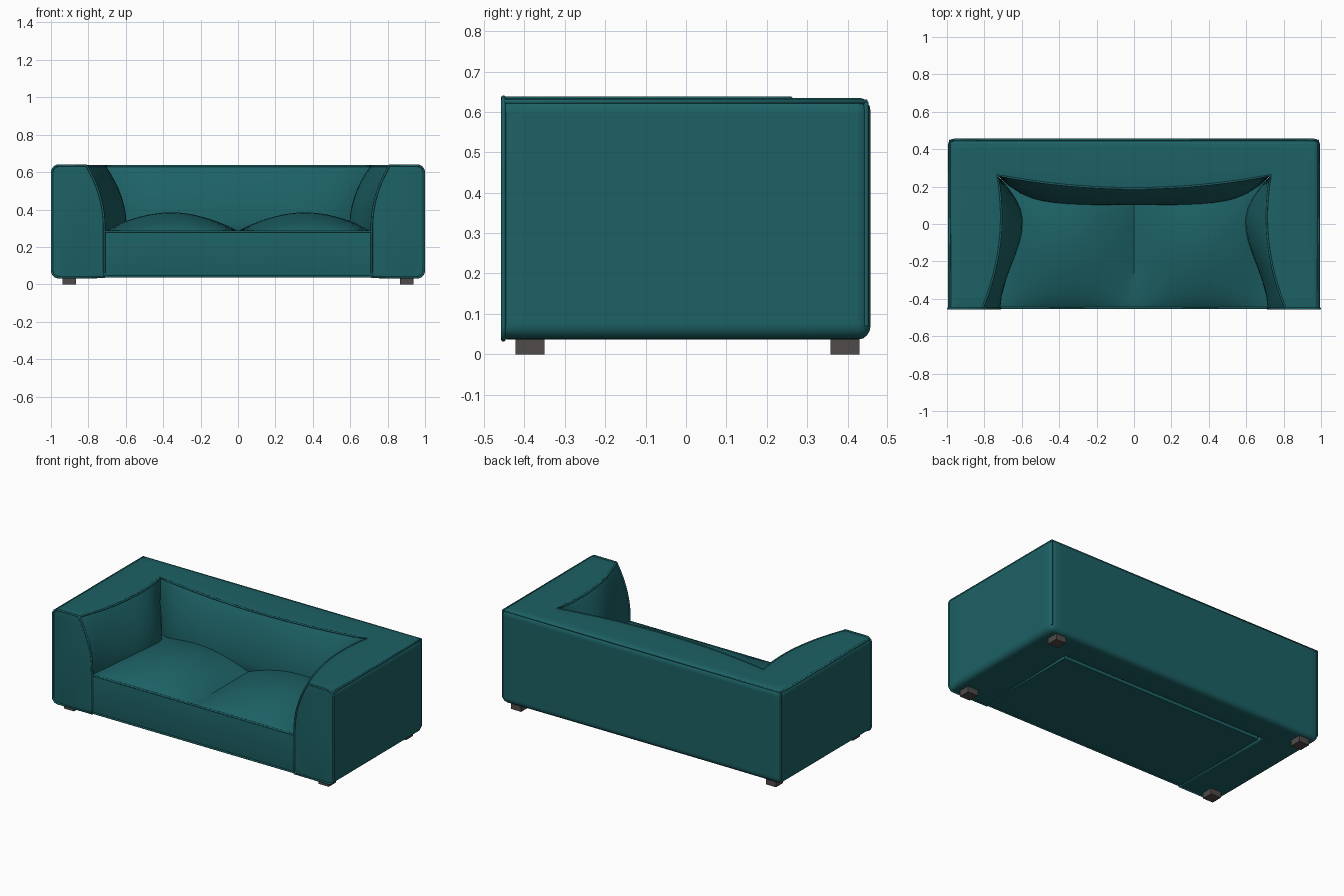
import bpy, bmesh
from math import sin, cos, pi

if "Cube" in bpy.data.objects:
    bpy.data.objects.remove(bpy.data.objects["Cube"])

Z0, Z1 = 0.037, 0.635          # underside and top of the upholstered frame
FRONT, NZ = -0.452, 14


def material(name, rgb):
    m = bpy.data.materials.new(name)
    m.diffuse_color = (*rgb, 1)
    m.use_nodes = True
    m.node_tree.nodes["Principled BSDF"].inputs["Base Color"].default_value = m.diffuse_color
    return m


fabric = material("teal_fabric", (0.012, 0.12, 0.13))
dark = material("dark_foot", (0.08, 0.07, 0.067))


def finish(bm, name, mat, width):
    """Turn a bmesh into an object with weighted, rounded edges."""
    bmesh.ops.recalc_face_normals(bm, faces=bm.faces)
    me = bpy.data.meshes.new(name)
    bm.to_mesh(me)
    bm.free()
    ob = bpy.data.objects.new(name, me)
    bpy.context.collection.objects.link(ob)
    me.materials.append(mat)
    bpy.ops.object.select_all(action='DESELECT')
    ob.select_set(True)
    bpy.context.view_layer.objects.active = ob
    mod = ob.modifiers.new("rounding", 'BEVEL')
    mod.limit_method = 'WEIGHT'
    mod.width = width
    mod.segments = 4
    mod.use_clamp_overlap = False
    bpy.ops.object.modifier_apply(modifier=mod.name)
    bpy.ops.object.shade_smooth_by_angle(angle=0.7)
    return ob


def piping(name, points, closed=False):
    cu = bpy.data.curves.new(name, 'CURVE')
    cu.dimensions = '3D'
    cu.bevel_depth = 0.006
    cu.bevel_resolution = 2
    cu.use_fill_caps = True
    sp = cu.splines.new('POLY')
    sp.points.add(len(points) - 1)
    for p, co in zip(sp.points, points):
        p.co = (*co, 1)
    sp.use_cyclic_u = closed
    cu.materials.append(fabric)
    ob = bpy.data.objects.new(name, cu)
    bpy.context.collection.objects.link(ob)
    return ob


def lean(z):                   # 0 at seat height, 1 at the top edge
    return max(0, (z - 0.3) / (Z1 - 0.3)) ** 2.1


def puff(z):                   # cushion bulge fades out under the seat
    t = min(1, max(0, (z - Z0) / 0.27))
    return t * t * (3 - 2 * t)


def arm_inner(s, z):           # s: 0 front, 1 inner back corner
    low = 0.715 + 0.015 * s - 0.13 * sin(pi * s ** 1.6) * puff(z)
    top = 0.2125 * s * s - 0.2925 * s + 0.81
    return (low + (top - low) * lean(z), FRONT + (0.26 - FRONT) * s)


def back_inner(t, z):          # t: -1..1 across the backrest
    low = 0.26 - 0.16 * (1 - abs(t) ** 5) * puff(z)
    top = 0.19 + 0.07 * t * t
    return (0.73 * t, low + (top - low) * lean(z))


def frame_station(k, z):
    """Inner and outer plan points of station k along the U-shaped frame."""
    if k <= 12:
        s = k / 12
        return arm_inner(s, z), (0.995, FRONT + (0.457 - FRONT) * s)
    if k < 36:
        t = 1 - (k - 12) / 12
        return back_inner(t, z), (0.995 * t, 0.457)
    (a, b), (c, d) = frame_station(48 - k, z)
    return (-a, b), (-c, d)


# Arms and backrest as one U-shaped loft
bm = bmesh.new()
wt = bm.edges.layers.float.new("bevel_weight_edge")
zs = [Z0 + (Z1 - Z0) * j / NZ for j in range(NZ + 1)]
rings = []
for k in range(49):
    inner = [(*frame_station(k, z)[0], z) for z in zs]
    outer = [(*frame_station(k, z)[1], z) for z in zs]

    def between(a, b):
        return [tuple(p + (q - p) * f for p, q in zip(a, b)) for f in (1/3, 2/3)]
    loop = inner + between(inner[-1], outer[-1]) + outer[::-1] + between(outer[0], inner[0])
    rings.append([bm.verts.new(p) for p in loop])
n = len(rings[0])
for a, b in zip(rings, rings[1:]):
    for j in range(n):
        bm.faces.new((a[j], a[(j + 1) % n], b[(j + 1) % n], b[j]))
bm.faces.new(rings[0])
bm.faces.new(rings[-1])
rows = {0: 0.4, NZ: 0.25, NZ + 3: 1, 2 * NZ + 3: 1}
for a, b in zip(rings, rings[1:]):
    for j, w in rows.items():
        bm.edges.get((a[j], b[j]))[wt] = w
for r in (rings[0], rings[-1]):
    for j in range(n):
        bm.edges.get((r[j], r[(j + 1) % n]))[wt] = 0.25
for r in (rings[12], rings[36]):
    for j in range(NZ + 3, 2 * NZ + 3):
        bm.edges.get((r[j], r[j + 1]))[wt] = 1
finish(bm, "arms_and_backrest", fabric, 0.035)

# Seat: two soft mounds on a block
bm = bmesh.new()
wt = bm.edges.layers.float.new("bevel_weight_edge")
bmesh.ops.create_grid(bm, x_segments=36, y_segments=14, size=1)
top_faces = bm.faces[:]
low = bmesh.ops.extrude_face_region(bm, geom=top_faces, use_keep_orig=True)
lower = {v for v in low["geom"] if isinstance(v, bmesh.types.BMVert)}
for v in bm.verts:
    x, y = v.co.x * 0.716, FRONT + (v.co.y + 1) / 2 * (0.24 - FRONT)
    f = (y - FRONT) / 0.75
    mound = abs(sin(pi * x / 0.716)) ** 0.9 * max(0, sin(pi * f)) ** 0.75
    v.co = (x, y, Z0 + 0.003 if v in lower else 0.285 + 0.1 * mound)
for e in bm.edges:
    if all(abs(v.co.y - FRONT) < 1e-4 for v in e.verts) and abs(e.verts[0].co.z - e.verts[1].co.z) < 0.01:
        e[wt] = 1
finish(bm, "seat", fabric, 0.014)

# Piping along the seams
piping("backrest_inner_piping", [(*frame_station(k, Z1)[0], Z1 - 0.003) for k in range(49)])
piping("outer_top_piping", [(0.984, FRONT, 0.625), (0.984, 0.446, 0.625),
                            (-0.984, 0.446, 0.625), (-0.984, FRONT, 0.625)])
piping("seat_front_piping", [(-0.712, FRONT + 0.003, 0.283), (0.712, FRONT + 0.003, 0.283)])
piping("seat_lower_piping", [(-0.712, FRONT + 0.003, 0.042), (0.712, FRONT + 0.003, 0.042)])
for side, label in ((1, "right"), (-1, "left")):
    piping(label + "_back_corner_piping", [(side * 0.984, 0.446, 0.07), (side * 0.984, 0.446, 0.625)])
    outline = [(side * arm_inner(0, z)[0], FRONT, z) for z in zs]
    r = 0.035
    for cz, a0 in ((Z1 - r, 90), (Z0 + r, 0)):
        for i in range(6):
            a = (a0 - 18 * i) * pi / 180
            outline.append((side * (0.994 - r + r * cos(a)), FRONT, cz + r * sin(a)))
    piping(label + "_arm_front_piping", outline, True)

# Feet
for sx, lx in ((1, "right"), (-1, "left")):
    for sy, ly in ((1, "back"), (-1, "front")):
        bm = bmesh.new()
        bmesh.ops.create_cube(bm, size=1)
        for v in bm.verts:
            v.co = (sx * 0.902 + v.co.x * 0.072, sy * 0.39 + v.co.y * 0.072 + 0.004,
                    0.021 + v.co.z * 0.042)
        me = bpy.data.meshes.new(f"{ly}_{lx}_foot")
        bm.to_mesh(me)
        bm.free()
        me.materials.append(dark)
        bpy.context.collection.objects.link(bpy.data.objects.new(me.name, me))
